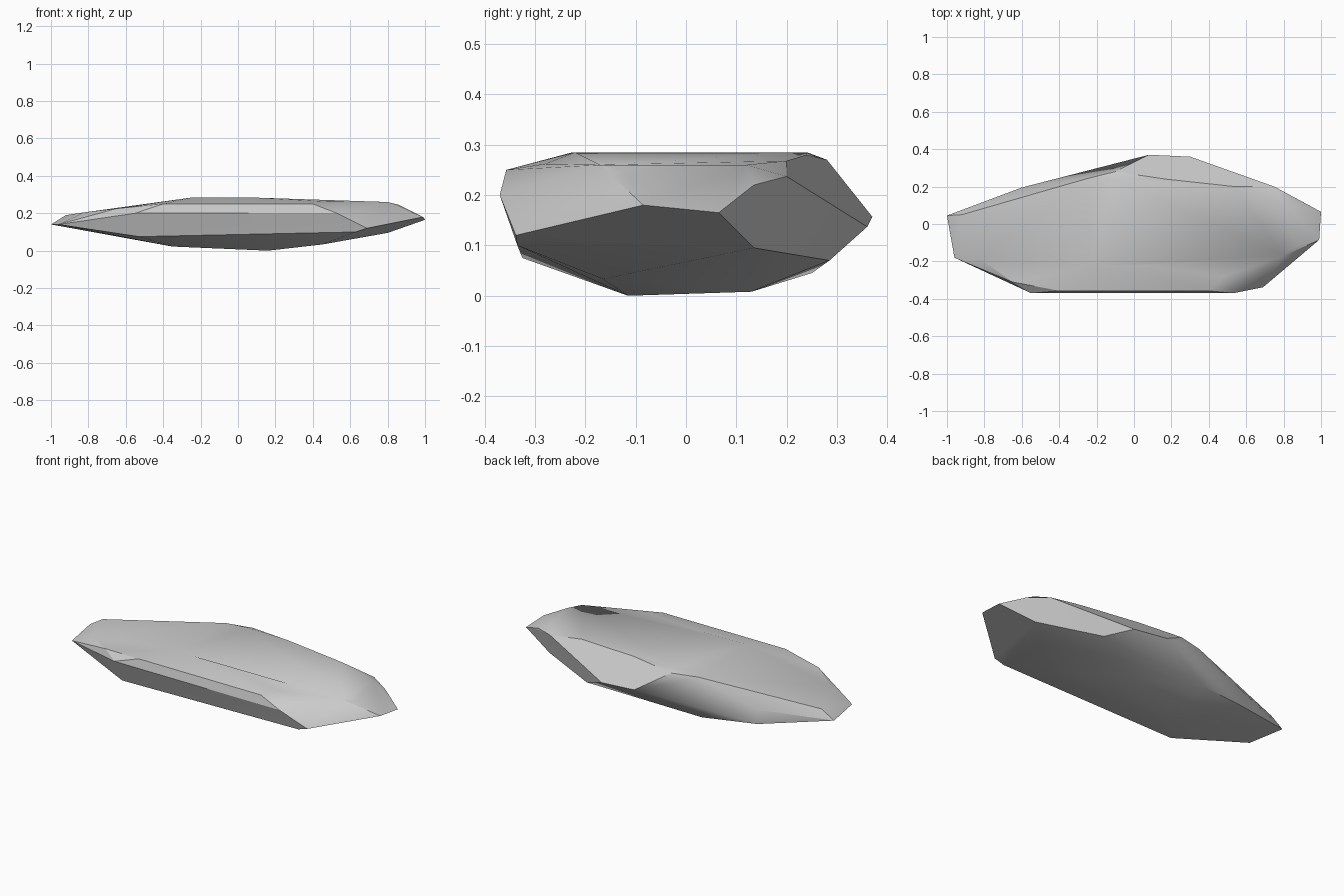
import bpy, bmesh
from math import radians

if "Cube" in bpy.data.objects:
    bpy.data.objects.remove(bpy.data.objects["Cube"])

# Corner points of the stone, grouped by region
left_end = [(-1, .045, .14), (-.96, -.18, .14), (-.92, .05, .19), (-.82, -.19, .205)]
front = [(-.55, -.37, .2), (.53, -.37, .2), (-.4, -.357, .25), (.4, -.357, .25),
         (-.65, -.31, .225), (-.53, -.325, .075), (.63, -.335, .1), (.69, -.338, .12)]
right_end = [(.99, -.085, .18), (1, .065, .165), (.86, -.12, .245),
             (.87, .135, .22), (.75, .2, .237), (.8, .135, .095)]
back = [(.3, .36, .137), (.08, .37, .157), (-.15, .305, .16), (-.6, .195, .155),
        (-.6, .19, .068), (-.28, .25, .045), (.45, .285, .07)]
top = [(-.24, -.225, .285), (.05, -.22, .285), (.48, -.28, .262), (.8, -.17, .26),
       (.8, .12, .26), (.54, .2, .268), (.17, .24, .28), (-.1, .28, .27),
       (-.1, .24, .285), (-.25, .243, .272)]
bottom = [(.16, -.115, 0), (.1, .13, .008), (-.35, -.13, .022),
          (-.3, .1, .025), (.45, -.165, .033)]

# Wrap the points into a faceted stone and merge the nearly flat faces
bm = bmesh.new()
for p in left_end + front + right_end + back + top + bottom:
    bm.verts.new(p)
bmesh.ops.convex_hull(bm, input=bm.verts)
loose = [v for v in bm.verts if not v.link_faces]
bmesh.ops.delete(bm, geom=loose, context='VERTS')
bmesh.ops.dissolve_limit(bm, angle_limit=radians(2), verts=bm.verts, edges=bm.edges)
bmesh.ops.recalc_face_normals(bm, faces=bm.faces)
mesh = bpy.data.meshes.new("flat_stone")
bm.to_mesh(mesh)
bm.free()
stone = bpy.data.objects.new("flat_stone", mesh)
bpy.context.collection.objects.link(stone)

# Soft shading over shallow facets, crisp edges elsewhere
bpy.context.view_layer.objects.active = stone
stone.select_set(True)
bpy.ops.object.shade_smooth_by_angle(angle=radians(25))
